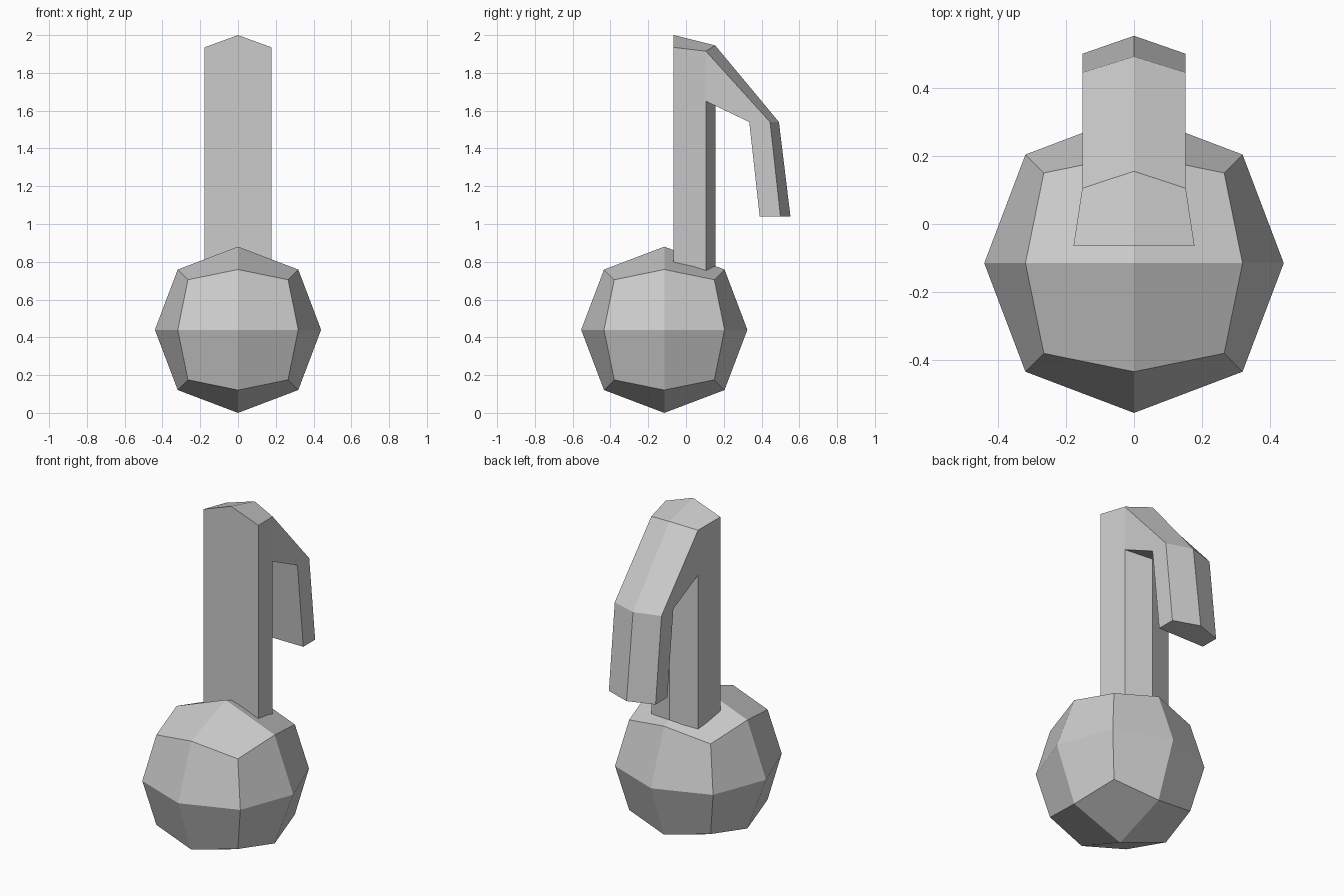
import bpy, bmesh
from mathutils import Vector

if "Cube" in bpy.data.objects:
    bpy.data.objects.remove(bpy.data.objects["Cube"])


def finish(bm, name):
    bmesh.ops.recalc_face_normals(bm, faces=bm.faces)
    me = bpy.data.meshes.new(name)
    bm.to_mesh(me)
    bm.free()
    ob = bpy.data.objects.new(name, me)
    bpy.context.collection.objects.link(ob)
    return ob


# Faceted ball: a once-subdivided cube rounded out to 24 quads
bm = bmesh.new()
bmesh.ops.create_cube(bm, size=2)
bmesh.ops.subdivide_edges(bm, edges=bm.edges[:], cuts=1, use_grid_fill=True)
reach = {1: 0.44, 2: 0.319, 3: 0.265}   # face centres, edge middles, corners
for v in bm.verts:
    n = sum(abs(c) > 0.5 for c in v.co)
    v.co = v.co * reach[n] + Vector((0, -0.115, 0.44))
finish(bm, "ball_base")

# Post with a hooked end: one half, five-sided section, mirrored across x
S, W = 0.152, 0.178
P = dict(
    front_low=(W, -.065, .6), front_top=(W, -.065, 1.935),
    side_low=(S, .105, .6), crook=(S, .105, 1.65), side_top=(S, .105, 1.915),
    bend_in=(S, .335, 1.54), bend_out=(S, .445, 1.54),
    tip_in=(S, .39, 1.04), tip_out=(S, .5, 1.04),
    mid_front_low=(0, -.065, .6), mid_front_top=(0, -.065, 2.0),
    ridge_low=(0, .155, .6), ridge_crook=(0, .155, 1.626), ridge_top=(0, .155, 1.945),
    mid_bend_in=(0, .335, 1.54), ridge_bend=(0, .492, 1.54),
    mid_tip_in=(0, .39, 1.04), ridge_tip=(0, .553, 1.04))
faces = [
    "mid_front_low front_low front_top mid_front_top",      # front
    "front_low side_low crook side_top front_top",          # post side
    "side_low ridge_low ridge_crook crook",                 # post back
    "mid_front_top front_top side_top ridge_top",           # top
    "side_top crook bend_in bend_out",                      # arm side
    "side_top bend_out ridge_bend ridge_top",               # arm upper
    "crook ridge_crook mid_bend_in bend_in",                # arm underside
    "bend_in tip_in tip_out bend_out",                      # hook side
    "bend_out tip_out ridge_tip ridge_bend",                # hook back
    "bend_in mid_bend_in mid_tip_in tip_in",                # hook inner
    "tip_in mid_tip_in ridge_tip tip_out",                  # hook end
    "mid_front_low ridge_low side_low front_low",           # post bottom
]
bm = bmesh.new()
V = {k: bm.verts.new(c) for k, c in P.items()}
for f in faces:
    bm.faces.new([V[k] for k in f.split()])
geom = bm.verts[:] + bm.edges[:] + bm.faces[:]
bmesh.ops.mirror(bm, geom=geom, axis='X', merge_dist=0.0001)
bmesh.ops.remove_doubles(bm, verts=bm.verts[:], dist=0.0001)
finish(bm, "hooked_post")
